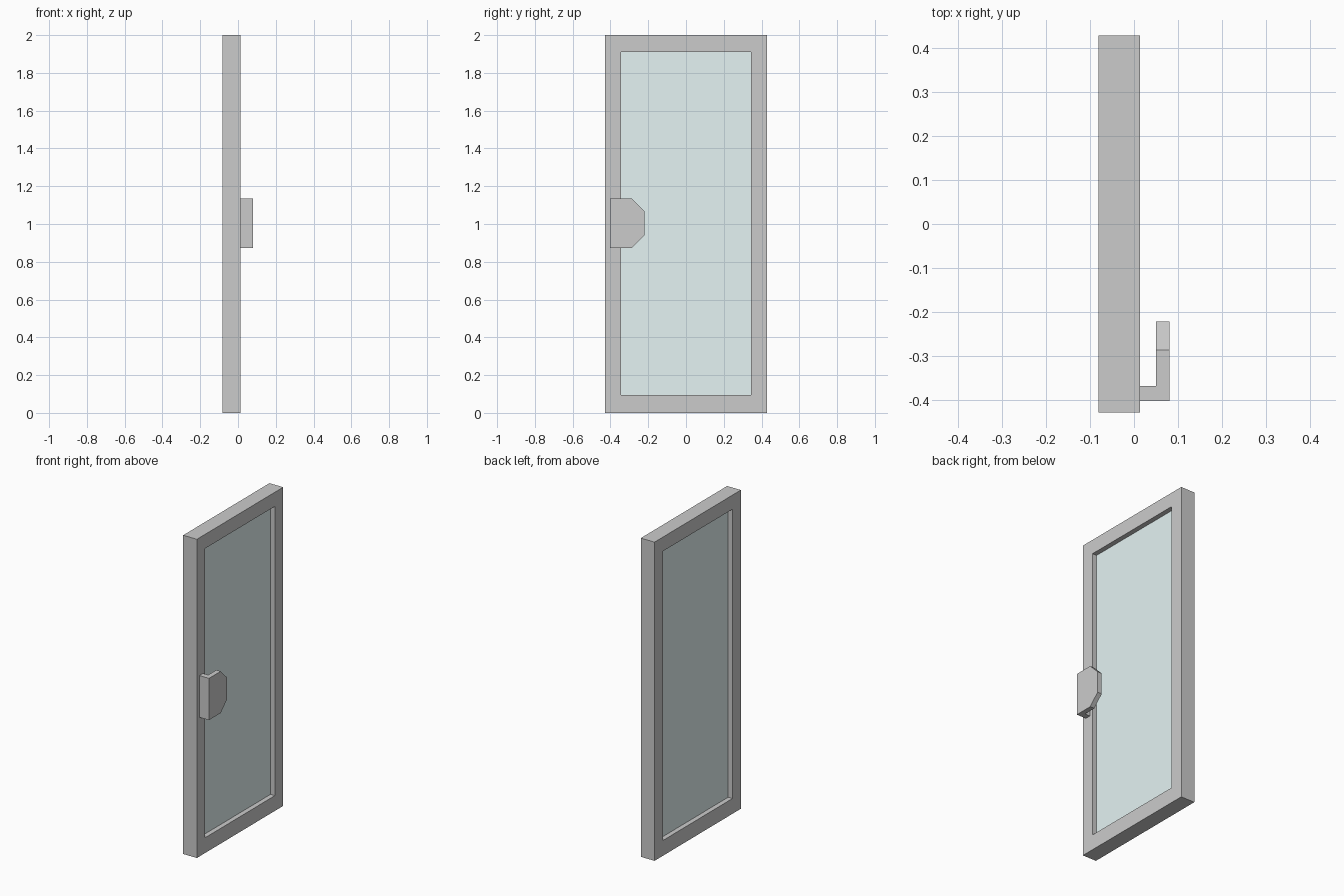
import bpy, bmesh

if "Cube" in bpy.data.objects:
    bpy.data.objects.remove(bpy.data.objects["Cube"])


def rect(half_width, z0, z1):
    return [(-half_width, z0), (half_width, z0), (half_width, z1), (-half_width, z1)]


def make_object(name, bm):
    bmesh.ops.recalc_face_normals(bm, faces=bm.faces)
    mesh = bpy.data.meshes.new(name)
    bm.to_mesh(mesh)
    bm.free()
    obj = bpy.data.objects.new(name, mesh)
    bpy.context.collection.objects.link(obj)
    return obj


def loop_at(bm, profile, x):
    return [bm.verts.new((x, y, z)) for y, z in profile]


def bridge(bm, a, b):
    for i in range(len(a)):
        j = (i + 1) % len(a)
        bm.faces.new((a[i], a[j], b[j], b[i]))


# Frame: rectangular ring swept through four loops
X0, X1 = -0.081, 0.014
outer, inner = rect(0.428, 0, 2), rect(0.345, 0.096, 1.911)
bm = bmesh.new()
rings = [loop_at(bm, p, x) for p, x in
         ((outer, X0), (outer, X1), (inner, X1), (inner, X0))]
for i in range(4):
    bridge(bm, rings[i], rings[(i + 1) % 4])
make_object("door_frame", bm)

# Glass pane recessed from both faces
bm = bmesh.new()
a, b = loop_at(bm, inner, -0.051), loop_at(bm, inner, -0.016)
bm.faces.new(a)
bm.faces.new(b)
bridge(bm, a, b)
glass = make_object("glass_pane", bm)
tint = bpy.data.materials.new("pale_glass")
tint.diffuse_color = (0.78, 0.9, 0.9, 1)
tint.use_nodes = True
tint.node_tree.nodes["Principled BSDF"].inputs["Base Color"].default_value = tint.diffuse_color
glass.data.materials.append(tint)

# Handle: L-shaped section extruded upward
L = [(X1, -0.402), (0.08, -0.402), (0.08, -0.221), (0.05, -0.221),
     (0.05, -0.367), (X1, -0.367)]
Z0, Z1 = 0.873, 1.135
bm = bmesh.new()
low, high = ([bm.verts.new((x, y, z)) for x, y in L] for z in (Z0, Z1))
bm.faces.new(low)
bm.faces.new(high)
bridge(bm, low, high)
# Clip the two free corners of the grip plate
for z, s in ((Z0, -1), (Z1, 1)):
    geom = bm.verts[:] + bm.edges[:] + bm.faces[:]
    cut = bmesh.ops.bisect_plane(bm, geom=geom, plane_co=(0, -0.286, z),
                                 plane_no=(0, 1, s), clear_outer=True)
    edges = [e for e in cut["geom_cut"] if isinstance(e, bmesh.types.BMEdge)]
    bmesh.ops.holes_fill(bm, edges=edges, sides=0)
make_object("door_handle", bm)
